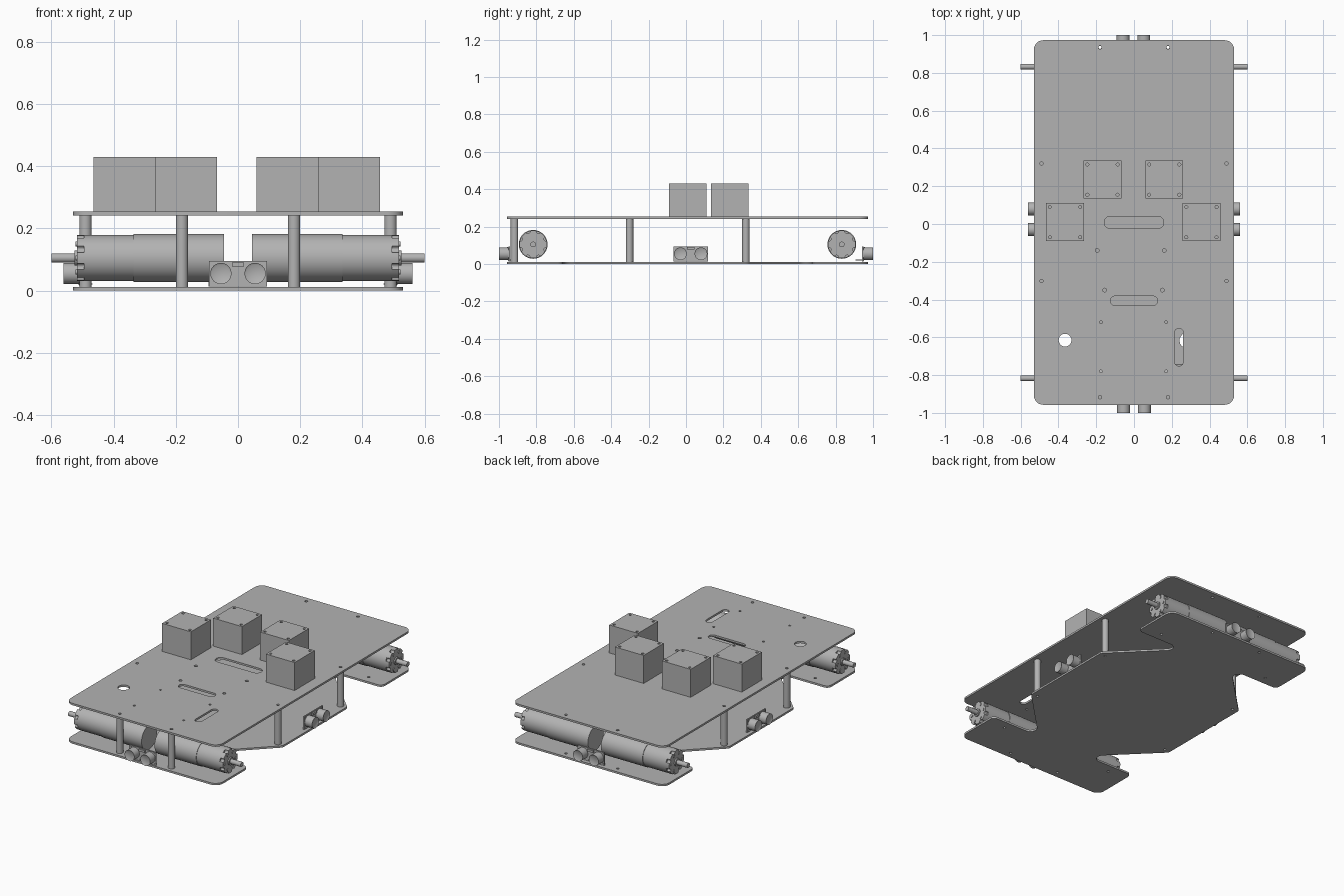
import bpy, bmesh, math
from mathutils import Vector, Matrix

cube = bpy.data.objects.get("Cube")
if cube:
    bpy.data.objects.remove(cube, do_unlink=True)

grey = bpy.data.materials.new("plain grey")
grey.use_nodes = True
COLOUR = (0.45, 0.45, 0.45, 1)
grey.diffuse_color = COLOUR
grey.node_tree.nodes["Principled BSDF"].inputs["Base Color"].default_value = COLOUR

YC = 0.008          # chassis centre along y
BASE, DECK, THICK = 0.0, 0.242, 0.012


def finish(bm, name, smooth=True):
    bmesh.ops.recalc_face_normals(bm, faces=bm.faces)
    mesh = bpy.data.meshes.new(name)
    bm.to_mesh(mesh)
    bm.free()
    mesh.materials.append(grey)
    obj = bpy.data.objects.new(name, mesh)
    bpy.context.collection.objects.link(obj)
    if smooth:
        bpy.ops.object.select_all(action='DESELECT')
        obj.select_set(True)
        bpy.context.view_layer.objects.active = obj
        bpy.ops.object.shade_smooth_by_angle(angle=math.radians(35))
    return obj


def add_box(bm, center, size):
    m = Matrix.Translation(center) @ Matrix.Diagonal((*size, 1))
    bmesh.ops.create_cube(bm, size=1, matrix=m)


def add_rod(bm, start, end, r, sides=32):
    a, b = Vector(start), Vector(end)
    turn = (b - a).to_track_quat('Z', 'Y').to_matrix().to_4x4()
    bmesh.ops.create_cone(bm, cap_ends=True, segments=sides, radius1=r, radius2=r,
                          depth=(b - a).length, matrix=Matrix.Translation((a + b) / 2) @ turn)


def rounded(corners, steps=8):
    """Fillet each (x, y, radius) corner of a closed outline."""
    out = []
    for i, (x, y, r) in enumerate(corners):
        p = Vector((x, y))
        a = (Vector(corners[i - 1][:2]) - p).normalized()
        b = (Vector(corners[(i + 1) % len(corners)][:2]) - p).normalized()
        half = a.angle(b) / 2
        c = p + (a + b).normalized() * r / math.sin(half)
        s, e = p + a * r / math.tan(half) - c, p + b * r / math.tan(half) - c
        sweep = s.angle_signed(e)
        for k in range(steps + 1):
            out.append(c + Matrix.Rotation(-sweep * k / steps, 2) @ s)
    return out


def add_prism(bm, outline, z, height):
    low = [bm.verts.new((p.x, p.y, z)) for p in outline]
    top = [bm.verts.new((p.x, p.y, z + height)) for p in outline]
    bm.faces.new(low[::-1])
    bm.faces.new(top)
    for i in range(len(low)):
        bm.faces.new((low[i - 1], low[i], top[i], top[i - 1]))


def slot(x, y, w, h):
    r = min(w, h) * 0.498
    return rounded([(x + sx * w / 2, y + sy * h / 2, r)
                    for sx, sy in ((-1, -1), (1, -1), (1, 1), (-1, 1))])


def cut(obj, bm):
    """Boolean the shapes in bm out of obj."""
    cutter = finish(bm, obj.name + "_cutter", False)
    cutter.hide_render = True
    mod = obj.modifiers.new("holes", 'BOOLEAN')
    mod.object, mod.solver = cutter, 'EXACT'
    bpy.context.view_layer.objects.active = obj
    bpy.ops.object.select_all(action='DESELECT')
    obj.select_set(True)
    bpy.ops.object.modifier_apply(modifier=mod.name)
    bpy.data.objects.remove(cutter, do_unlink=True)


# Plates: plain deck, and a base with angled wheel notches
HX, HY = 0.53, 0.965
deck_outline = rounded([(-HX, -HY, .05), (HX, -HY, .05), (HX, HY, .05), (-HX, HY, .05)])
quarter = [(HX, 0.32, .03), (0.184, 0.665, .04), (HX, 0.665, .03), (HX, HY, .05)]
right_side = [(x, -y, r) for x, y, r in quarter[::-1]] + quarter
base_outline = rounded(right_side + [(-x, y, r) for x, y, r in right_side[::-1]])

plates = {}
for name, outline, z in (("deck_plate", deck_outline, DECK), ("base_plate", base_outline, BASE)):
    bm = bmesh.new()
    add_prism(bm, [p + Vector((0, YC)) for p in outline], z, THICK)
    plates[name] = finish(bm, name)

corner_holes = [(x, y) for x in (-.18, .18) for y in (-.917, .935)]
side_holes = [(x, y) for x in (-.49, .49) for y in (-.302, .32)]

# Deck slots and holes
bm = bmesh.new()
for s in ((0, .008, .315, .065), (0, -.407, .25, .05), (.238, -.652, .045, .2)):
    add_prism(bm, slot(*s), DECK - .05, .15)
small = [(x, y, .009) for x, y in corner_holes + side_holes]
small += [(x, y, r) for y, xs, r in ((-.14, (-.195, .16), .01), (-.35, (-.155, .15), .01),
                                     (-.52, (-.175, .17), .007), (-.78, (-.175, .17), .007)) for x in xs]
for x, y, r in small + [(-.365, -.615, .034)]:
    add_rod(bm, (x, y, DECK - .05), (x, y, DECK + .1), r, 20)
cut(plates["deck_plate"], bm)

# Base screw holes
bm = bmesh.new()
for x, y in corner_holes + side_holes + [(x, YC + s * .72) for x in (-.4, .4) for s in (-1, 1)]:
    add_rod(bm, (x, y, -.1), (x, y, .1), .008, 16)
cut(plates["base_plate"], bm)

# Standoff posts
for i, (x, y) in enumerate(side_holes + [p for p in corner_holes if p[1] < 0]):
    bm = bmesh.new()
    add_rod(bm, (x, y, THICK), (x, y, DECK), .02, 24)
    finish(bm, f"post_{i + 1}")

# Cube blocks with corner screw holes
for i, (x, y) in enumerate(((-.365, .01), (-.167, .235), (.16, .235), (.357, .01))):
    bm = bmesh.new()
    add_box(bm, (x, y, .342), (.2, .2, .176))
    block = finish(bm, f"block_{i + 1}", False)
    bm = bmesh.new()
    for sx in (-1, 1):
        for sy in (-1, 1):
            px, py = x + sx * .08, y + sy * .08
            add_rod(bm, (px, py, .36), (px, py, .5), .008, 16)
    cut(block, bm)

# Gear motors: can, gearbox, scalloped flange, screws and shaft
MZ = 0.105
for sx in (-1, 1):
    for sy in (-1, 1):
        my = YC + sy * .825
        tag = ("left" if sx > 0 else "right") + ("_back" if sy > 0 else "_front")
        bm = bmesh.new()
        for a, b, r in ((.045, .335, .077), (.335, .495, .074)):
            add_rod(bm, (sx * a, my, MZ), (sx * b, my, MZ), r, 48)
        finish(bm, "motor_" + tag)
        bm = bmesh.new()
        add_rod(bm, (sx * .495, my, MZ), (sx * .518, my, MZ), .074, 48)
        flange = finish(bm, "flange_" + tag)
        bm = bmesh.new()
        for k in range(8):
            a = math.radians(45 * k + 22.5)
            y, z = my + .074 * math.cos(a), MZ + .074 * math.sin(a)
            add_rod(bm, (sx * .48, y, z), (sx * .54, y, z), .011, 16)
        cut(flange, bm)
        bm = bmesh.new()
        for k in range(6):
            a = math.radians(60 * k)
            y, z = my + .052 * math.cos(a), MZ + .052 * math.sin(a)
            add_rod(bm, (sx * .515, y, z), (sx * .522, y, z), .008, 12)
        add_rod(bm, (sx * .515, my, MZ), (sx * .526, my, MZ), .024, 32)
        add_rod(bm, (sx * .52, my, MZ), (sx * .6, my, MZ), .015, 24)
        finish(bm, "shaft_" + tag)

# Twin-barrel range sensors; built facing -y, then turned into place
for name, angle, pos in (("front", 0, (0, -.945)), ("back", 180, (-.003, .945)),
                         ("left", 90, (.505, .025)), ("right", -90, (-.505, .025))):
    bm = bmesh.new()
    add_box(bm, (0, 0, .054), (.185, .008, .082))
    for x in (-.055, .055):
        add_rod(bm, (x, 0, .055), (x, -.055, .055), .034, 32)
        for z in (.021, .087):
            add_rod(bm, (x * 1.5, 0, z), (x * 1.5, -.006, z), .005, 10)
        # rim around each recessed barrel end
        ring = [f for f in bm.faces if len(f.verts) == 32 and f.calc_center_median().y < -.05
                and abs(f.calc_center_median().x - x) < .01]
        bmesh.ops.inset_region(bm, faces=ring, thickness=.006)
        bmesh.ops.translate(bm, vec=(0, .004, 0), verts=ring[0].verts)
    add_box(bm, (0, -.007, .084), (.04, .012, .014))
    for k in range(4):
        x = (k - 1.5) * .011
        add_box(bm, (x, -.005, .021), (.005, .006, .005))
        add_box(bm, (x, .02, .021), (.004, .036, .004))
    place = Matrix.Translation((*pos, 0)) @ Matrix.Rotation(math.radians(angle), 4, 'Z')
    bmesh.ops.transform(bm, matrix=place, verts=bm.verts)
    finish(bm, "range_sensor_" + name)
